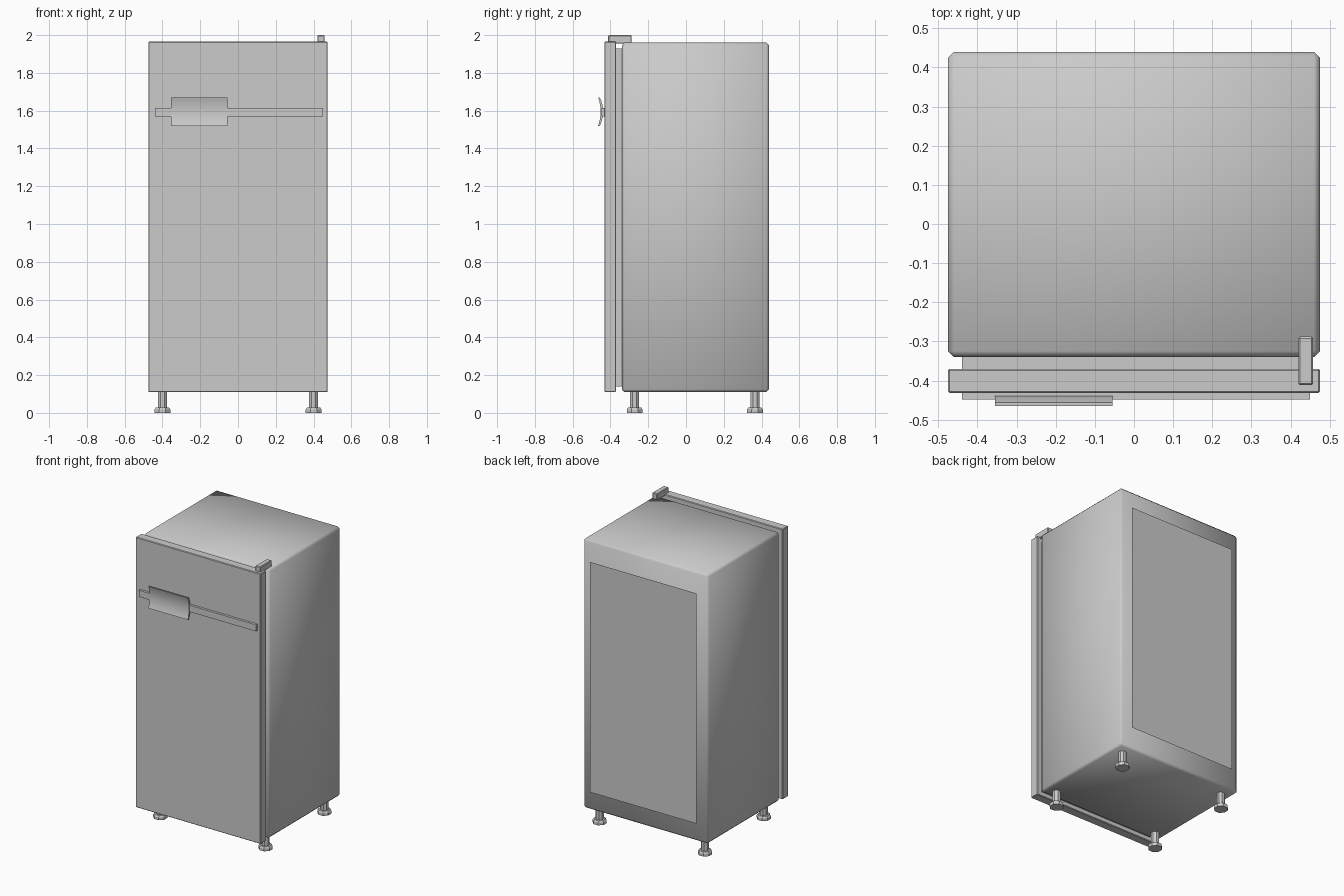
import bpy, bmesh, math
from mathutils import Vector

cube = bpy.data.objects.get("Cube")
if cube:
    bpy.data.objects.remove(cube, do_unlink=True)

GREY = (0.6, 0.6, 0.6, 1.0)
enamel = bpy.data.materials.new("grey_enamel")
enamel.use_nodes = True
enamel.diffuse_color = GREY
enamel.node_tree.nodes["Principled BSDF"].inputs["Base Color"].default_value = GREY


def finish(name, bm, smooth=None):
    """Turn a bmesh into a named object with the shared material."""
    bmesh.ops.recalc_face_normals(bm, faces=bm.faces)
    mesh = bpy.data.meshes.new(name)
    bm.to_mesh(mesh)
    bm.free()
    mesh.materials.append(enamel)
    ob = bpy.data.objects.new(name, mesh)
    bpy.context.collection.objects.link(ob)
    if smooth:
        bpy.ops.object.select_all(action="DESELECT")
        ob.select_set(True)
        bpy.context.view_layer.objects.active = ob
        bpy.ops.object.shade_smooth_by_angle(angle=math.radians(smooth))
    return ob


def box(name, x, y, z, bevel=0, smooth=None):
    """Box between (min, max) ranges with optional chamfered edges."""
    bm = bmesh.new()
    bmesh.ops.create_cube(bm, size=1)
    for v in bm.verts:
        v.co = Vector([(lo + hi) / 2 + c * (hi - lo) for c, (lo, hi) in zip(v.co, (x, y, z))])
    if bevel:
        bmesh.ops.bevel(bm, geom=bm.edges[:], offset=bevel, segments=1, affect="EDGES")
    return finish(name, bm, smooth)


# Cabinet, door seal, door and front trim
box("cabinet", (-0.475, 0.475), (-0.34, 0.44), (0.11, 1.96), 0.015, 60)
box("door_seal", (-0.44, 0.44), (-0.38, -0.33), (0.14, 1.93))
box("door", (-0.475, 0.475), (-0.432, -0.37), (0.11, 1.965), 0.004)
box("trim_strip", (-0.44, 0.45), (-0.448, -0.43), (1.57, 1.615))
box("top_hinge", (0.42, 0.458), (-0.412, -0.288), (1.955, 2.0), 0.004)

# Handle: a thin curved plate, bowed toward the door
bm = bmesh.new()
STEPS = 8
front, back = [], []
for i in range(STEPS + 1):
    t = 2 * i / STEPS - 1
    z = 1.595 + 0.075 * t
    front.append((-0.452 - 0.013 * t * t, z))
    back.append((-0.438 - 0.018 * t * t, z))
face = bm.faces.new([bm.verts.new((-0.355, y, z)) for y, z in front + back[::-1]])
side = bmesh.ops.extrude_face_region(bm, geom=[face])["geom"]
bmesh.ops.translate(bm, vec=(0.3, 0, 0), verts=[g for g in side if isinstance(g, bmesh.types.BMVert)])
finish("handle", bm, 30)

# Back panel: a thin sheet standing just behind the cabinet
bm = bmesh.new()
bm.faces.new([bm.verts.new((x, 0.465, z)) for x, z in
              ((-0.405, 0.245), (-0.405, 1.825), (0.405, 1.825), (0.405, 0.245))])
sheet = finish("back_panel", bm)
if sheet.data.polygons[0].normal.y < 0:
    sheet.data.flip_normals()


def foot(name, x, y):
    """Levelling foot turned from a (radius, height) profile."""
    bm = bmesh.new()
    sides = 8
    rings = []
    for r, z in ((0.045, 0), (0.045, 0.018), (0.038, 0.028), (0.026, 0.028), (0.026, 0.12)):
        angles = [2 * math.pi * (k + 0.5) / sides for k in range(sides)]
        rings.append([bm.verts.new((x + r * math.cos(a), y + r * math.sin(a), z)) for a in angles])
    for low, high in zip(rings, rings[1:]):
        for k in range(sides):
            n = (k + 1) % sides
            bm.faces.new((low[k], low[n], high[n], high[k]))
    bm.faces.new(rings[0][::-1])
    bm.faces.new(rings[-1])
    finish(name, bm)


# Four feet
for x, side_name in ((0.4, "left"), (-0.4, "right")):
    for y, end in ((-0.272, "front"), (0.365, "back")):
        foot(f"{end}_{side_name}_foot", x, y)
